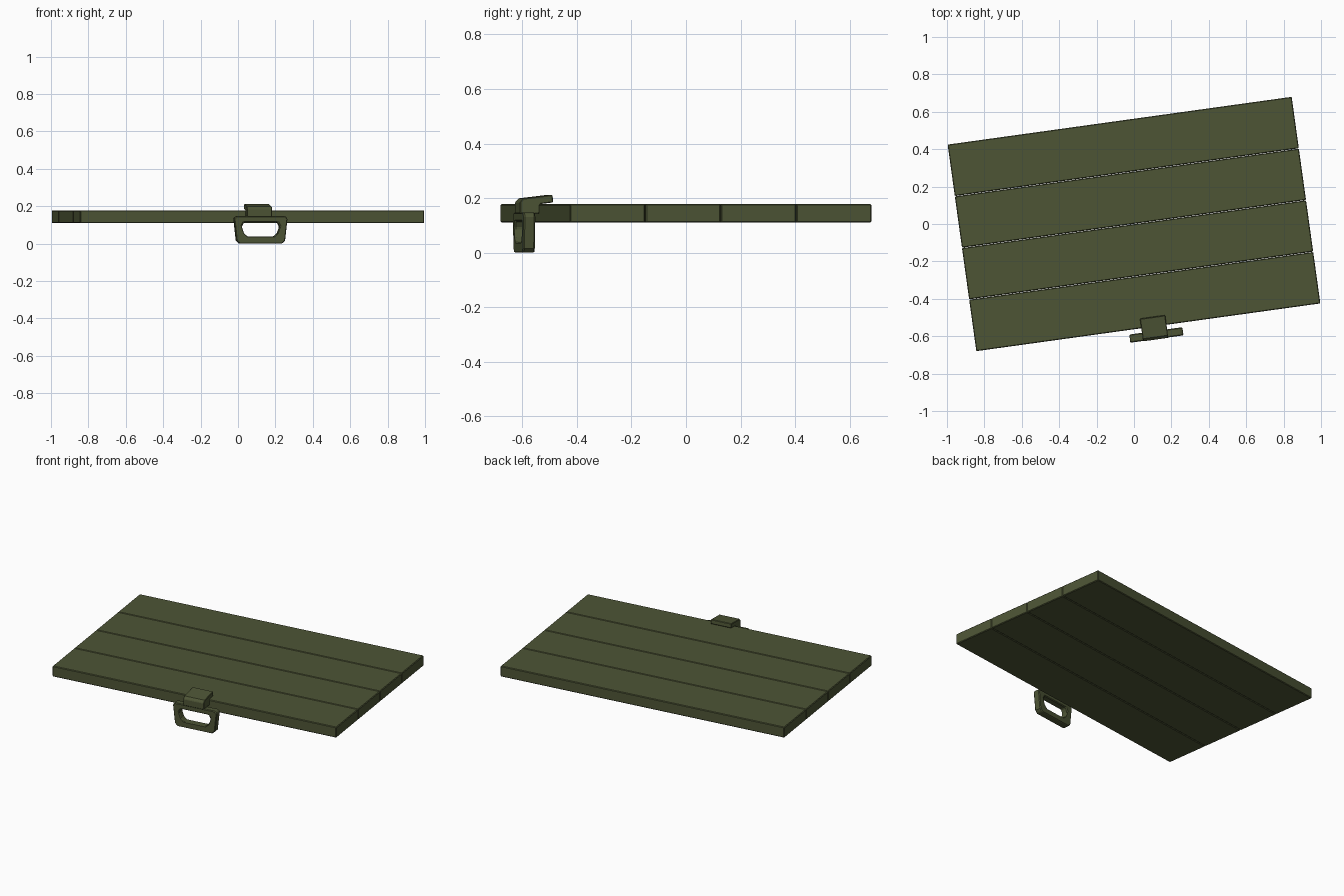
import bpy, bmesh, math
from mathutils import Matrix

if "Cube" in bpy.data.objects:
    bpy.data.objects.remove(bpy.data.objects["Cube"])

ROT = Matrix.Rotation(math.radians(7.9), 4, 'Z')   # whole model is turned slightly
mat = bpy.data.materials.new("olive_paint")
mat.diffuse_color = (0.075, 0.09, 0.036, 1)
mat.use_nodes = True
mat.node_tree.nodes["Principled BSDF"].inputs["Base Color"].default_value = mat.diffuse_color


def finish(name, bm, bevel):
    bmesh.ops.recalc_face_normals(bm, faces=bm.faces)
    me = bpy.data.meshes.new(name)
    bm.to_mesh(me)
    bm.free()
    me.materials.append(mat)
    ob = bpy.data.objects.new(name, me)
    bpy.context.collection.objects.link(ob)
    ob.matrix_world = ROT
    mod = ob.modifiers.new("edge", 'BEVEL')
    mod.width, mod.segments = bevel, 1
    mod.limit_method, mod.angle_limit = 'ANGLE', math.radians(40)
    return ob


def box(name, x0, x1, y0, y1, z0, z1, bevel):
    bm = bmesh.new()
    bmesh.ops.create_cube(bm, size=1)
    for v in bm.verts:
        v.co.x = x1 if v.co.x > 0 else x0
        v.co.y = y1 if v.co.y > 0 else y0
        v.co.z = z1 if v.co.z > 0 else z0
    return finish(name, bm, bevel)


# four planks side by side
W, L = 1.115, 1.857
step = W / 4
for i in range(4):
    y0 = -W / 2 + i * step
    box(f"plank_{i + 1}", -L / 2, L / 2, y0 + 0.001 * (i > 0),
        y0 + step - 0.001 * (i < 3), 0.11, 0.178, 0.004)

# folded clip over the front edge: side profile (y, z) extruded along x
prof = [(-0.628, 0.143), (-0.628, 0.185), (-0.614, 0.199), (-0.507, 0.212),
        (-0.505, 0.184), (-0.553, 0.178), (-0.556, 0.143)]
bm = bmesh.new()
f = bm.faces.new([bm.verts.new((-0.038, y, z)) for y, z in prof])
ext = bmesh.ops.extrude_face_region(bm, geom=[f])
bmesh.ops.translate(bm, vec=(0.136, 0, 0),
                    verts=[g for g in ext['geom'] if isinstance(g, bmesh.types.BMVert)])
finish("clip", bm, 0.003)

# hanging ring handle: matching outer and inner half outlines (x, z), mirrored
outer = [(0.132, 0.147), (0.144, 0.135), (0.131, 0.016), (0.115, 0.0)]
inner = [(0.090, 0.115), (0.103, 0.090), (0.090, 0.055), (0.070, 0.037)]


def loop(half):
    return half + [(-x, z) for x, z in reversed(half)]


bm = bmesh.new()
cx, ys = 0.037, (-0.626, -0.582)
rings = [[bm.verts.new((cx + x, y, z)) for x, z in loop(h)]
         for h, y in ((outer, ys[0]), (inner, ys[0]), (inner, ys[1]), (outer, ys[1]))]
n = len(rings[0])
for a in range(4):
    r, s = rings[a], rings[(a + 1) % 4]
    for i in range(n):
        j = (i + 1) % n
        bm.faces.new((r[i], r[j], s[j], s[i]))
finish("ring_handle", bm, 0.005)
